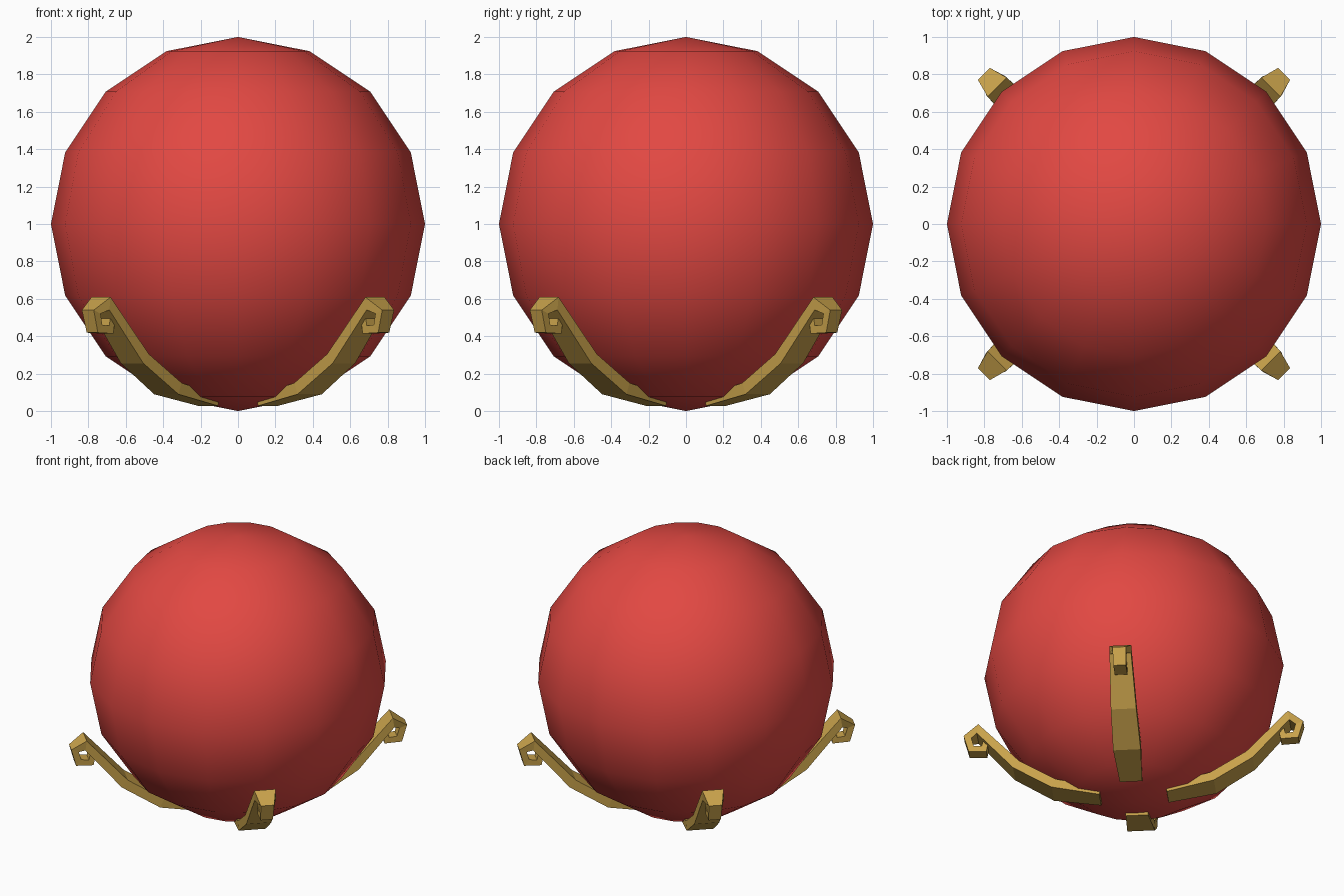
import bpy, bmesh, math
from mathutils import Vector, Matrix

if "Cube" in bpy.data.objects:
    bpy.data.objects.remove(bpy.data.objects["Cube"])


def material(name, rgb):
    m = bpy.data.materials.new(name)
    m.diffuse_color = (*rgb, 1)
    m.use_nodes = True
    m.node_tree.nodes["Principled BSDF"].inputs["Base Color"].default_value = m.diffuse_color
    return m


red = material("red", (0.76, 0.065, 0.055))
gold = material("gold", (0.58, 0.36, 0.07))

# Round body
bpy.ops.mesh.primitive_uv_sphere_add(segments=16, ring_count=8, radius=1, location=(0, 0, 1))
ball = bpy.context.object
ball.name = "ball"
ball.data.materials.append(red)
bpy.ops.object.shade_smooth()

# Claw path: radius, height, half width, half thickness
PATH = [
    (0.22, 0.055, 0.075, 0.028),
    (0.53, 0.120, 0.092, 0.032),
    (0.78, 0.280, 0.085, 0.032),
    (1.04, 0.575, 0.072, 0.026),
    (1.11, 0.530, 0.045, 0.022),
    (1.085, 0.440, 0.042, 0.022),
    (1.00, 0.435, 0.042, 0.020),
    (0.985, 0.505, 0.040, 0.018),
]


def claw(name, angle):
    """Sweep a rectangular section along the path with mitred corners."""
    bm = bmesh.new()
    pts = [Vector(p[:2]) for p in PATH]
    rings = []
    for i, (r, z, w, t) in enumerate(PATH):
        d0 = (pts[i] - pts[i - 1]).normalized() if i else (pts[1] - pts[0]).normalized()
        d1 = (pts[i + 1] - pts[i]).normalized() if i < len(pts) - 1 else d0
        n0, n1 = Vector((-d0.y, d0.x)), Vector((-d1.y, d1.x))
        n = (n0 + n1).normalized()
        n *= t / max(n.dot(n0), 0.6)
        rings.append([bm.verts.new((r + a * n.x, b * w, z + a * n.y))
                      for a, b in ((-1, -1), (1, -1), (1, 1), (-1, 1))])
    for p, q in zip(rings, rings[1:]):
        for k in range(4):
            bm.faces.new((p[k], p[(k + 1) % 4], q[(k + 1) % 4], q[k]))
    bm.faces.new(rings[0])
    bm.faces.new(rings[-1])
    bmesh.ops.recalc_face_normals(bm, faces=bm.faces)
    bm.transform(Matrix.Rotation(angle, 4, 'Z'))
    me = bpy.data.meshes.new(name)
    bm.to_mesh(me)
    bm.free()
    me.materials.append(gold)
    bpy.context.collection.objects.link(bpy.data.objects.new(name, me))


# Four curled claws on the diagonals
for i, side in enumerate(("back_right", "back_left", "front_left", "front_right")):
    claw(side + "_claw", math.radians(45 + 90 * i))
